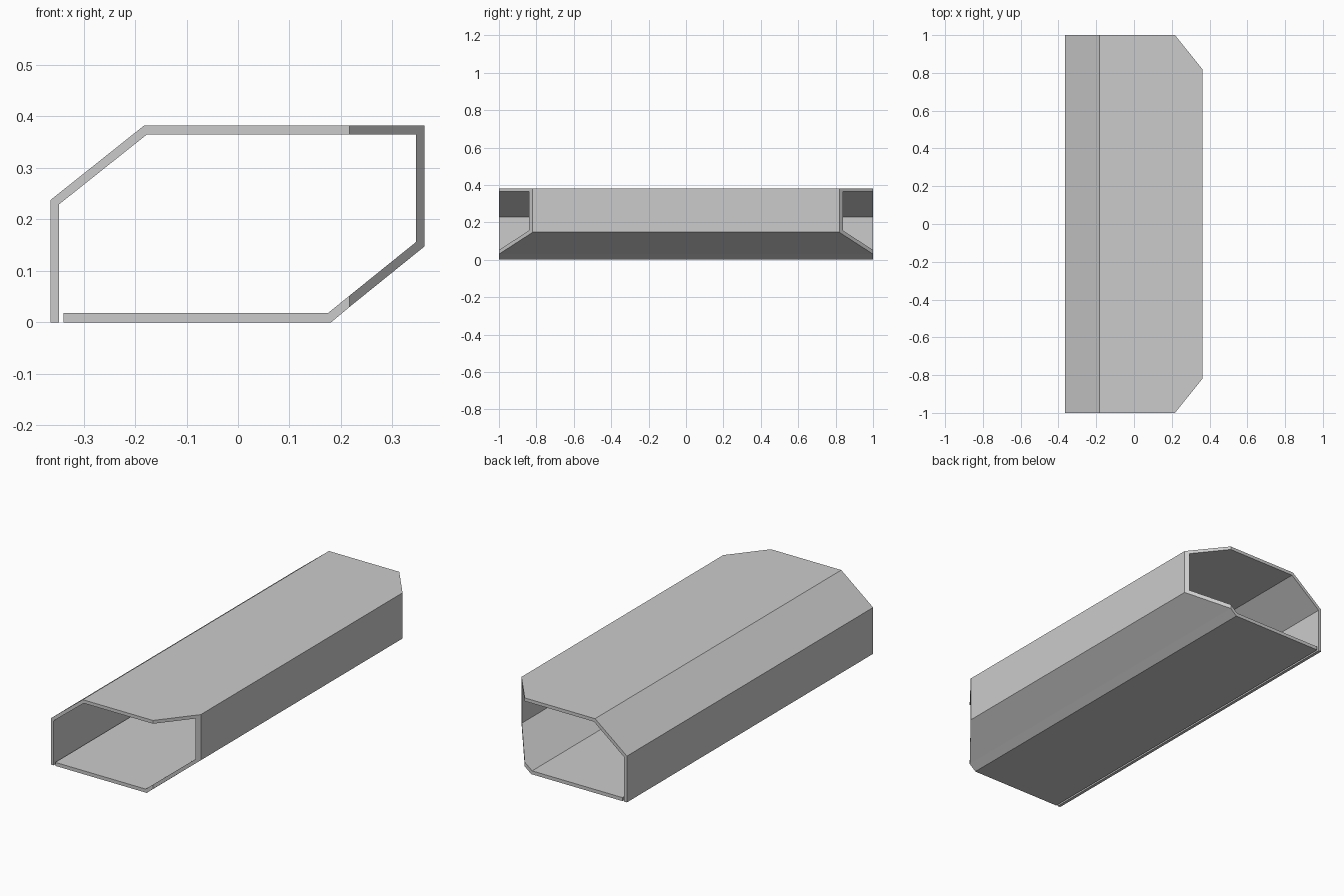
import bpy
import bmesh

cube = bpy.data.objects.get("Cube")
if cube:
    bpy.data.objects.remove(cube, do_unlink=True)

grey = bpy.data.materials.new("plain grey")
grey.use_nodes = True
colour = (0.6, 0.6, 0.6, 1)
grey.diffuse_color = colour
grey.node_tree.nodes["Principled BSDF"].inputs["Base Color"].default_value = colour

HALF_LENGTH = 1.0
CUT_X = 0.217      # where the end corners start to be cut off
CUT_SLOPE = 1.245  # length lost per unit of width

# Folded sheet section (x, z), from the free left edge round to the slot
outer = [(-0.364, 0), (-0.364, 0.238), (-0.183, 0.382), (CUT_X, 0.382),
         (0.362, 0.382), (0.362, 0.147), (CUT_X, 0.030), (0.181, 0), (-0.339, 0)]
inner = [(-0.348, 0), (-0.348, 0.229), (-0.177, 0.365), (CUT_X, 0.365),
         (0.346, 0.365), (0.346, 0.156), (CUT_X, 0.052), (0.175, 0.018), (-0.339, 0.018)]


def row(bm, points, end):
    """Section vertices at one end, set back along the cut corner."""
    return [bm.verts.new((x, end * (HALF_LENGTH - max(0, x - CUT_X) * CUT_SLOPE), z))
            for x, z in points]


# Sheet walls and their cut ends
bm = bmesh.new()
rings = [row(bm, outer, -1), row(bm, inner, -1), row(bm, inner, 1), row(bm, outer, 1)]
for a, b in zip(rings, rings[1:] + rings[:1]):
    for i in range(len(outer) - 1):
        bm.faces.new((a[i], a[i + 1], b[i + 1], b[i]))

# Long edges of the sheet on both sides of the slot
for i in (0, -1):
    bm.faces.new([ring[i] for ring in rings])
bmesh.ops.recalc_face_normals(bm, faces=bm.faces[:])

mesh = bpy.data.meshes.new("folded_channel")
bm.to_mesh(mesh)
bm.free()
mesh.materials.append(grey)
channel = bpy.data.objects.new("folded_channel", mesh)
bpy.context.collection.objects.link(channel)
